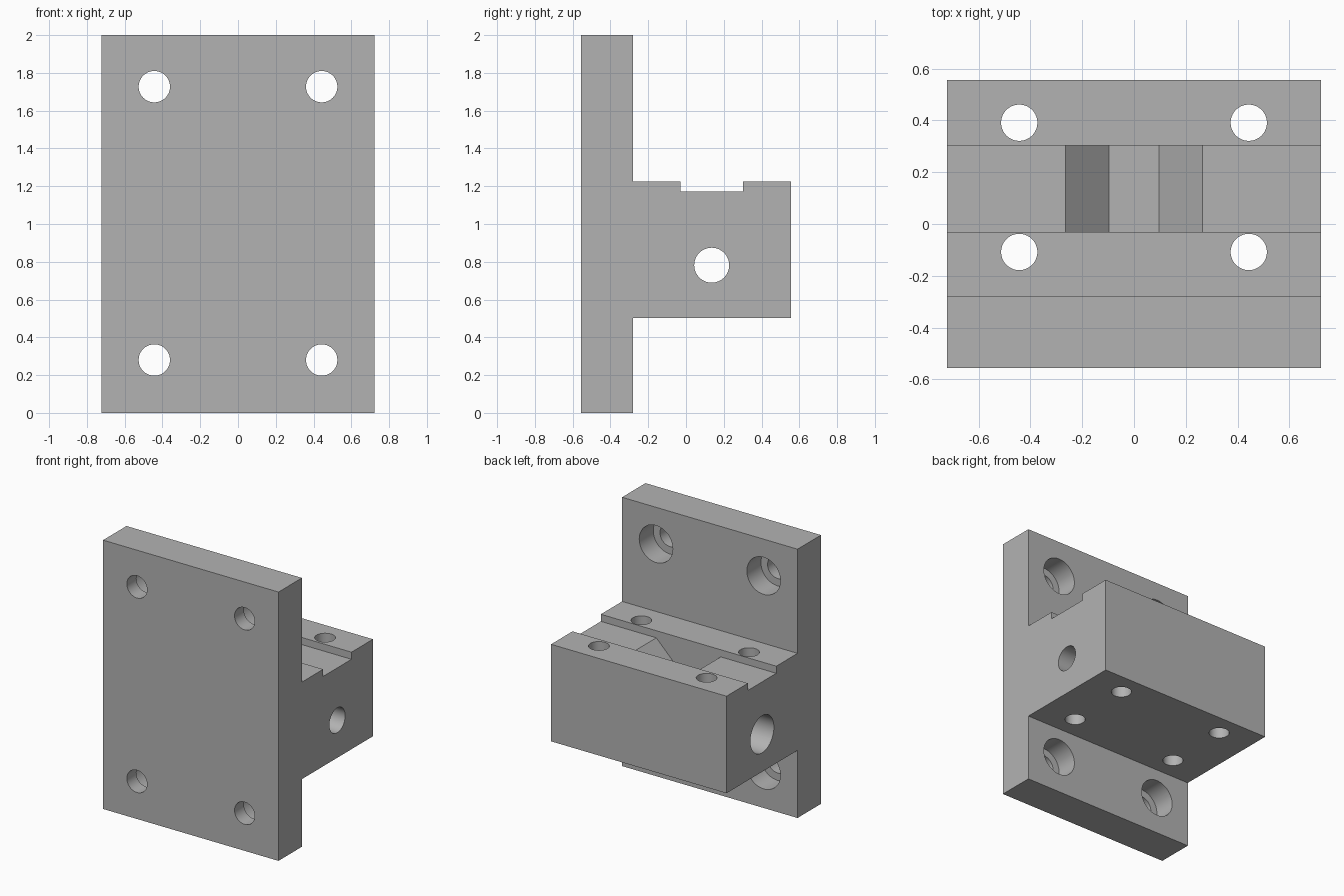
import bpy, bmesh
from math import pi
from mathutils import Matrix, Vector

if "Cube" in bpy.data.objects:
    bpy.data.objects.remove(bpy.data.objects["Cube"], do_unlink=True)

HALF = 0.722                      # half width of the bracket
FRONT, PLATE_BACK, BACK = -0.555, -0.28, 0.555
GROOVE = (-0.03, 0.303)           # groove extent in y
LOW, TOP, GROOVE_Z = 0.503, 1.225, 1.172

grey = bpy.data.materials.new("plain grey")
grey.use_nodes = True
colour = (0.45, 0.45, 0.45, 1)
grey.diffuse_color = colour
grey.node_tree.nodes["Principled BSDF"].inputs["Base Color"].default_value = colour


def finish(name, bm):
    bmesh.ops.recalc_face_normals(bm, faces=bm.faces)
    mesh = bpy.data.meshes.new(name)
    bm.to_mesh(mesh)
    bm.free()
    mesh.materials.append(grey)
    obj = bpy.data.objects.new(name, mesh)
    bpy.context.collection.objects.link(obj)
    return obj


def extrude_profile(name, points, offset):
    bm = bmesh.new()
    face = bm.faces.new([bm.verts.new(p) for p in points])
    ext = bmesh.ops.extrude_face_region(bm, geom=[face])
    verts = [g for g in ext["geom"] if isinstance(g, bmesh.types.BMVert)]
    bmesh.ops.translate(bm, verts=verts, vec=offset)
    return finish(name, bm)


def drill(name, start, end, radius):
    start, end = Vector(start), Vector(end)
    axis = end - start
    bm = bmesh.new()
    turn = axis.to_track_quat('Z', 'Y').to_matrix().to_4x4()
    bmesh.ops.create_cone(bm, cap_ends=True, segments=64, radius1=radius, radius2=radius,
                          depth=axis.length,
                          matrix=Matrix.Translation((start + end) / 2) @ turn)
    return finish(name, bm)


# Upright plate and rear block share one side profile
side = [(FRONT, 0), (PLATE_BACK, 0), (PLATE_BACK, LOW), (BACK, LOW), (BACK, TOP),
        (GROOVE[1], TOP), (GROOVE[1], GROOVE_Z), (GROOVE[0], GROOVE_Z), (GROOVE[0], TOP),
        (PLATE_BACK, TOP), (PLATE_BACK, 2), (FRONT, 2)]
body = extrude_profile("mounting_bracket", [(-HALF, y, z) for y, z in side], (2 * HALF, 0, 0))

# Sloped pocket in the groove floor, its sides at 45 degrees
rim, floor = 0.265, 0.097
depth = rim - floor
pocket = [(-floor, GROOVE_Z - depth), (floor, GROOVE_Z - depth), (rim, GROOVE_Z),
          (rim, TOP + 0.1), (-rim, TOP + 0.1), (-rim, GROOVE_Z)]
cutters = [extrude_profile("pocket_cutter", [(x, GROOVE[0], z) for x, z in pocket],
                           (0, GROOVE[1] - GROOVE[0], 0))]

for x in (-0.443, 0.443):
    # Counterbored plate holes
    for z in (0.28, 1.727):
        cutters.append(drill("plate_hole_cutter", (x, -0.7, z), (x, -0.2, z), 0.083))
        cutters.append(drill("plate_bore_cutter", (x, PLATE_BACK - 0.165, z), (x, -0.2, z), 0.138))
    # Vertical block holes
    for y in (-0.108, 0.391):
        cutters.append(drill("block_hole_cutter", (x, y, 0.4), (x, y, 1.4), 0.07))

# Cross hole with a wider bore on one side
cutters.append(drill("cross_hole_cutter", (-0.9, 0.136, 0.782), (0.9, 0.136, 0.782), 0.0925))
cutters.append(drill("cross_bore_cutter", (-0.9, 0.136, 0.782), (0.0, 0.136, 0.782), 0.138))

# Cut everything, then drop the cutters
bpy.context.view_layer.objects.active = body
for cutter in cutters:
    cutter.hide_render = True
    mod = body.modifiers.new(cutter.name, 'BOOLEAN')
    mod.operation = 'DIFFERENCE'
    mod.solver = 'EXACT'
    mod.object = cutter
    bpy.ops.object.modifier_apply(modifier=mod.name)
    bpy.data.objects.remove(cutter, do_unlink=True)

bpy.ops.object.select_all(action='DESELECT')
body.select_set(True)
bpy.ops.object.shade_smooth_by_angle(angle=pi / 6)
